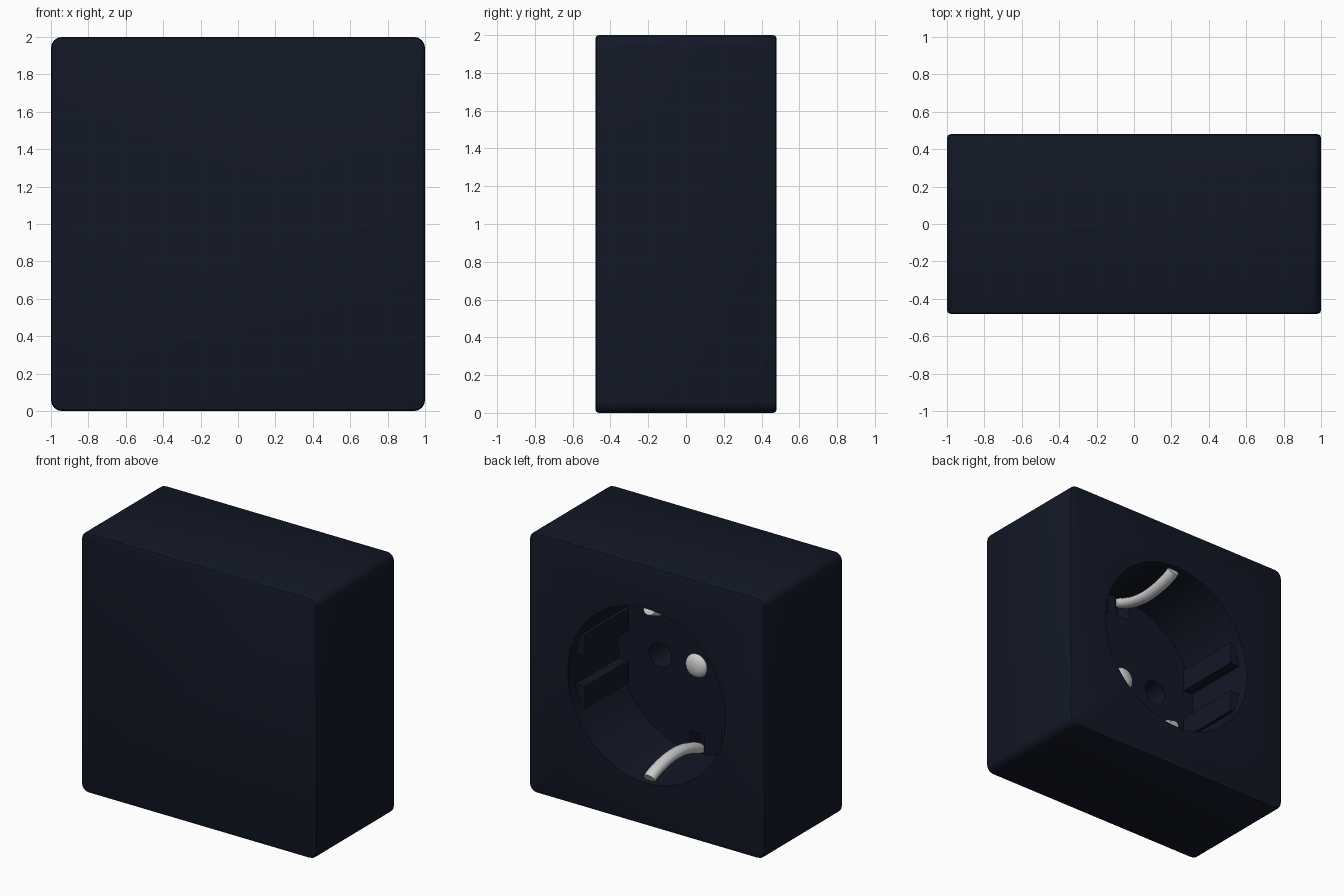
import bpy, bmesh, math
from mathutils import Matrix, Vector

if "Cube" in bpy.data.objects:
    bpy.data.objects.remove(bpy.data.objects["Cube"])

FACE = 0.48      # y of the socket face
FLOOR = -0.13    # y of the recess floor
R = 0.67         # recess radius

dark = bpy.data.materials.new("dark_navy")
dark.diffuse_color = (0.006, 0.009, 0.02, 1)
dark.use_nodes = True
dark.node_tree.nodes["Principled BSDF"].inputs["Base Color"].default_value = dark.diffuse_color


def finish(bm, name, mat=None):
    me = bpy.data.meshes.new(name)
    bm.to_mesh(me)
    bm.free()
    ob = bpy.data.objects.new(name, me)
    bpy.context.collection.objects.link(ob)
    if mat:
        me.materials.append(mat)
    return ob


def add_box(bm, center, size):
    m = Matrix.Translation(center) @ Matrix.Diagonal((*size, 1))
    return bmesh.ops.create_cube(bm, size=1, matrix=m)


def add_rod(bm, x, z, r, y0, y1, n):
    m = Matrix.Translation((x, (y0 + y1) / 2, z)) @ Matrix.Rotation(math.pi / 2, 4, 'X')
    bmesh.ops.create_cone(bm, cap_ends=True, segments=n, radius1=r, radius2=r,
                          depth=abs(y1 - y0), matrix=m)


def smooth(ob, deg=30):
    bpy.ops.object.select_all(action='DESELECT')
    ob.select_set(True)
    bpy.context.view_layer.objects.active = ob
    bpy.ops.object.shade_smooth_by_angle(angle=math.radians(deg))


# Housing: rounded corners, then softened front and back rims
bm = bmesh.new()
add_box(bm, (0, 0, 1), (2, 2 * FACE, 2))
corners = [e for e in bm.edges if abs(e.verts[0].co.y - e.verts[1].co.y) > 0.5]
bmesh.ops.bevel(bm, geom=corners, offset=0.06, segments=4, profile=0.5, affect='EDGES')
rims = [e for e in bm.edges if abs(e.verts[0].co.y - e.verts[1].co.y) < 1e-4]
bmesh.ops.bevel(bm, geom=rims, offset=0.018, segments=2, profile=0.5, affect='EDGES')
housing = finish(bm, "housing", dark)


def cut(name, build):
    bm = bmesh.new()
    build(bm)
    cutter = finish(bm, name, dark)
    cutter.hide_render = True
    mod = housing.modifiers.new(name, 'BOOLEAN')
    mod.operation = 'DIFFERENCE'
    mod.solver = 'EXACT'
    mod.object = cutter
    bpy.context.view_layer.objects.active = housing
    bpy.ops.object.modifier_apply(modifier=name)
    bpy.data.objects.remove(cutter)


def small_holes(bm):
    for s in (-1, 1):
        add_rod(bm, s * 0.31, 1, 0.095, FLOOR - 0.22, FLOOR + 0.05, 24)   # pin holes
        add_box(bm, (0, FLOOR - 0.02, 1 + s * 0.59), (0.12, 0.2, 0.15))   # clip slots


# Round plug recess, pin holes and slots for the earth clips
cut("recess_cutter", lambda bm: add_rod(bm, 0, 1, R, FLOOR, FACE + 0.2, 64))
cut("hole_cutter", small_holes)
smooth(housing)

# Guide ribs in pairs on both side walls
bm = bmesh.new()
for sx in (-1, 1):
    for sz in (-1, 1):
        y0, y1 = FLOOR - 0.01, FACE - 0.08
        add_box(bm, (sx * 0.64, (y0 + y1) / 2, 1 + sz * 0.2), (0.12, y1 - y0, 0.17))
finish(bm, "guide_ribs", dark)

# Centre screw with a domed head
bm = bmesh.new()
m = Matrix.Translation((0, FLOOR, 1)) @ Matrix.Diagonal((0.09, 0.045, 0.09, 1)) @ Matrix.Rotation(math.pi / 2, 4, 'X')
bmesh.ops.create_uvsphere(bm, u_segments=24, v_segments=12, radius=1, matrix=m)
smooth(finish(bm, "centre_screw"), 60)


# Earth clips: bowed round strips at the top and bottom of the recess
def earth_clip(name, s):
    n, k, r = 20, 12, 0.04
    bm = bmesh.new()
    path = []
    for i in range(n + 1):
        t = i / n
        y = 0.445 + (FLOOR - 0.03 - 0.445) * t
        rise = 0.02 + 0.075 * math.sin(math.pi * t) ** 0.8
        path.append(Vector((0, y, 1 - s * (R - rise))))
    rings = []
    for i, p in enumerate(path):
        d = (path[min(i + 1, n)] - path[max(i - 1, 0)]).normalized()
        nrm = d.cross(Vector((1, 0, 0)))
        rings.append([bm.verts.new(p + Vector((1.2 * r * math.cos(a), 0, 0)) + nrm * r * math.sin(a))
                      for a in (2 * math.pi * j / k for j in range(k))])
    for a, b in zip(rings, rings[1:]):
        for j in range(k):
            bm.faces.new((a[j], a[(j + 1) % k], b[(j + 1) % k], b[j]))
    bm.faces.new(rings[0])
    bm.faces.new(rings[-1])
    bmesh.ops.recalc_face_normals(bm, faces=bm.faces)
    smooth(finish(bm, name), 50)


earth_clip("earth_clip_bottom", 1)
earth_clip("earth_clip_top", -1)
